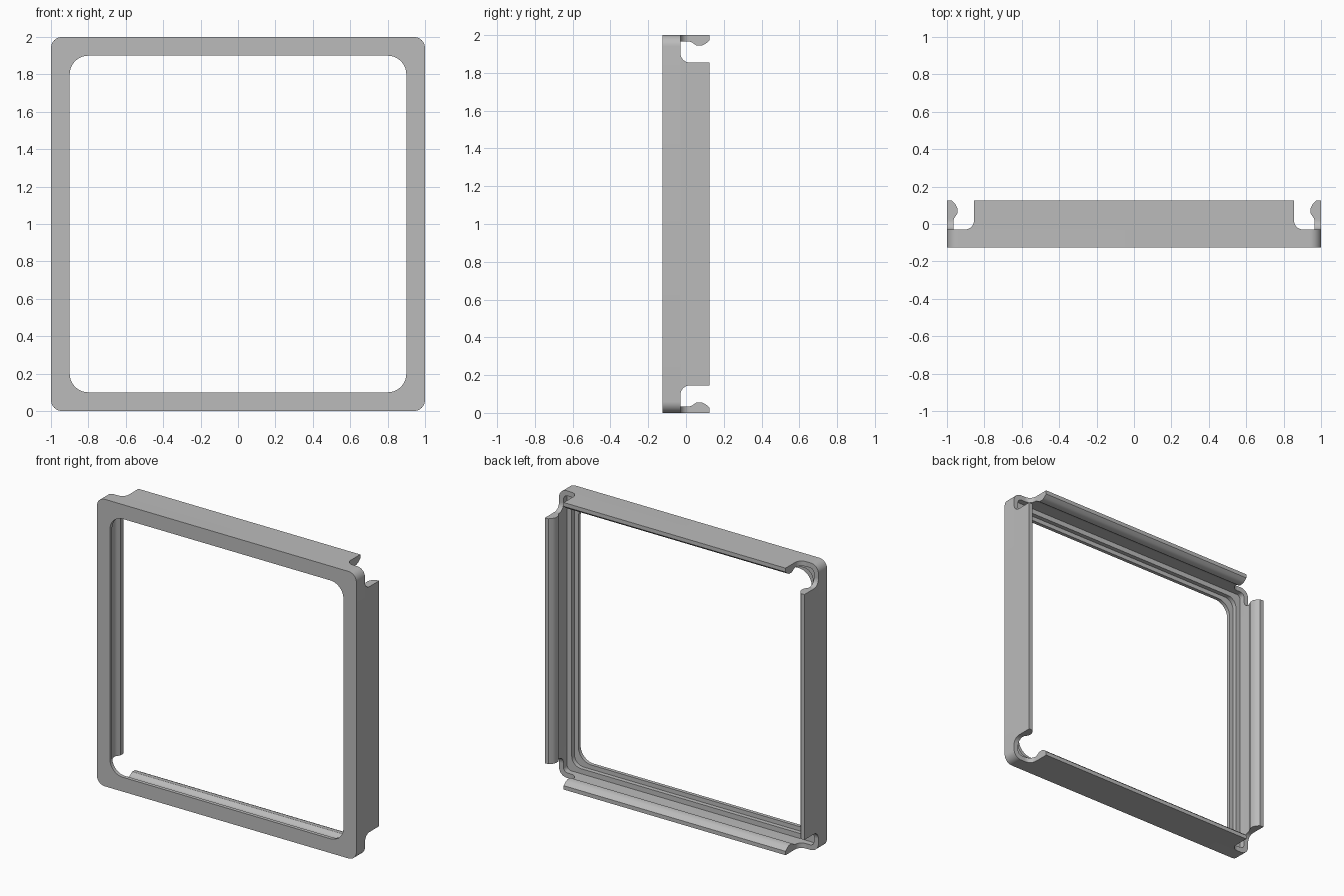
import bpy, bmesh, math
from mathutils import Matrix, Vector

cube = bpy.data.objects.get("Cube")
if cube:
    bpy.data.objects.remove(cube, do_unlink=True)

GREY = (0.5, 0.5, 0.5, 1)
mat = bpy.data.materials.new("plain grey")
mat.use_nodes = True
mat.diffuse_color = GREY
mat.node_tree.nodes["Principled BSDF"].inputs["Base Color"].default_value = GREY

BACK = 0.125      # half the depth
RIM = -0.03       # back edge of the continuous rim
WALL = 0.035      # wall thickness


def rounded_square(half, radius, y, steps=10):
    """Loop of points around a rounded square standing in the xz plane."""
    points = []
    for corner in range(4):
        start = corner * math.pi / 2
        sx = 1 if corner in (0, 3) else -1
        sz = 1 if corner < 2 else -1
        for i in range(steps + 1):
            a = start + i / steps * math.pi / 2
            points.append(Vector((sx * (half - radius) + radius * math.cos(a), y,
                                  1 + sz * (half - radius) + radius * math.sin(a))))
    return points


def loft(name, loops, closed):
    """Skin a row of equal loops, either as a ring or with end caps."""
    bm = bmesh.new()
    rows = [[bm.verts.new(p) for p in loop] for loop in loops]
    pairs = list(zip(rows, rows[1:]))
    if closed:
        pairs.append((rows[-1], rows[0]))
    else:
        bm.faces.new(rows[0])
        bm.faces.new(rows[-1])
    for a, b in pairs:
        for i in range(len(a)):
            j = (i + 1) % len(a)
            bm.faces.new((a[i], a[j], b[j], b[i]))
    bmesh.ops.recalc_face_normals(bm, faces=bm.faces)
    mesh = bpy.data.meshes.new(name)
    bm.to_mesh(mesh)
    bm.free()
    mesh.materials.append(mat)
    obj = bpy.data.objects.new(name, mesh)
    bpy.context.collection.objects.link(obj)
    bpy.ops.object.select_all(action='DESELECT')
    obj.select_set(True)
    bpy.context.view_layer.objects.active = obj
    bpy.ops.object.shade_smooth_by_angle(angle=math.radians(30))
    return obj


# Stepped front frame: inset from the outside, depth, corner radius
frame_profile = [
    (0, -BACK, 0.06), (0.1, -BACK, 0.1), (0.1, -0.1, 0.1),
    (0.07, -0.1, 0.07), (0.07, -0.07, 0.07),
    (WALL, -0.07, 0.03), (WALL, RIM, 0.03), (0, RIM, 0.06),
]
loft("front_frame", [rounded_square(1 - inset, r, y) for inset, y, r in frame_profile], True)

# Clip wall section: flared foot, then a hooked lip (depth, thickness, half length)
FLARE = 0.05
LENGTH = 0.855
section = []
for i in range(9):
    a = i / 8 * math.pi / 2
    section.append((RIM + FLARE * (1 - math.cos(a)), WALL,
                    LENGTH + FLARE * (1 - math.sin(a))))
for y, thick in ((0.03, 0.038), (0.04, 0.045), (0.055, 0.055),
                 (0.085, 0.055), (0.105, 0.045), (BACK, 0.027)):
    section.append((y, thick, LENGTH))

# One clip wall on each side, turned around the centre
centre = Vector((0, 0, 1))
for k, side in enumerate(("top", "right", "bottom", "left")):
    turn = Matrix.Rotation(k * math.pi / 2, 3, 'Y')
    loops = []
    for y, thick, half in section:
        corners = ((-half, 1), (half, 1), (half, 1 - thick), (-half, 1 - thick))
        loops.append([centre + turn @ Vector((x, y, z)) for x, z in corners])
    loft(side + "_clip_wall", loops, False)
